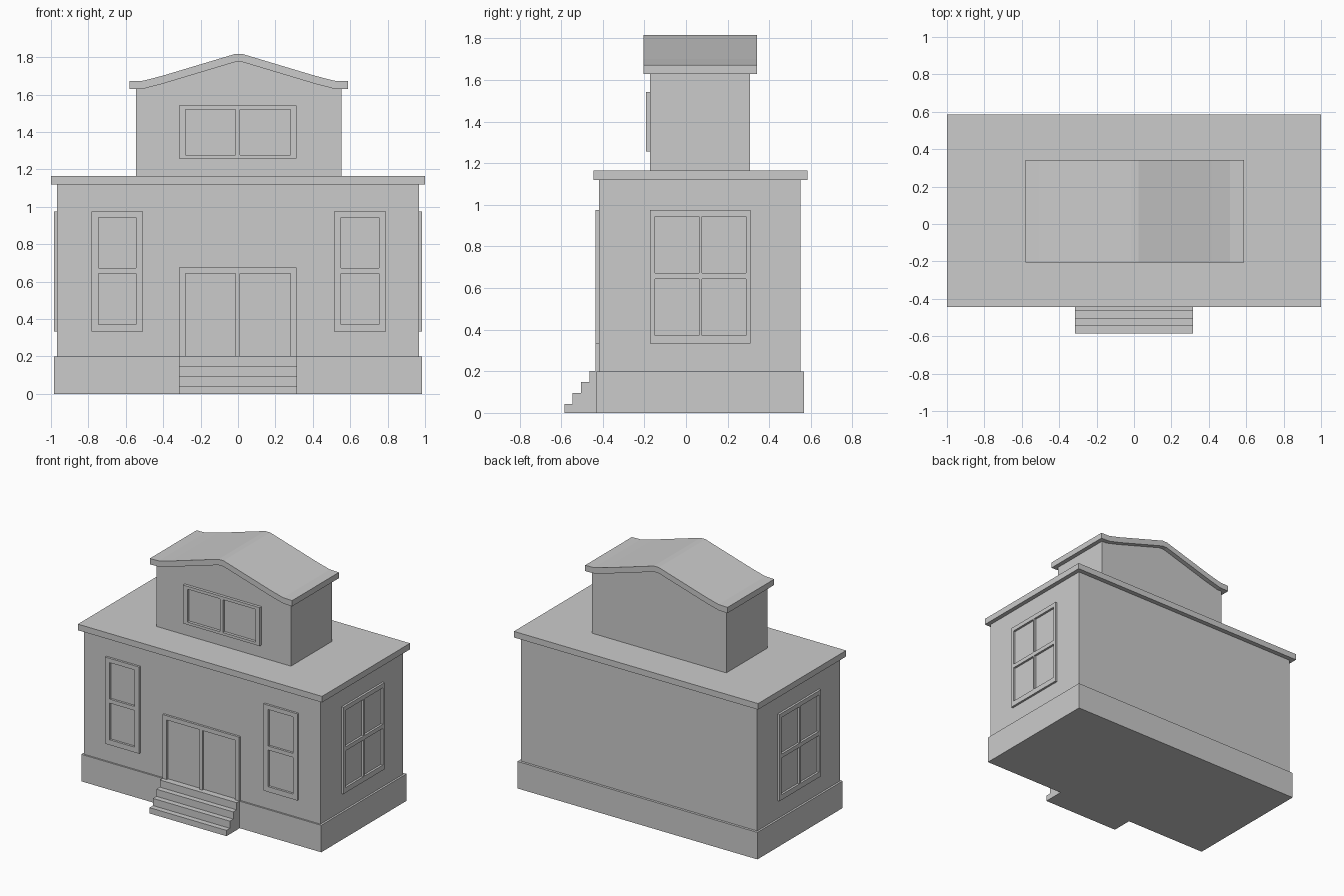
import bpy, bmesh
from mathutils import Vector

if "Cube" in bpy.data.objects:
    bpy.data.objects.remove(bpy.data.objects["Cube"])


def finish(name, bm):
    bmesh.ops.recalc_face_normals(bm, faces=bm.faces[:])
    me = bpy.data.meshes.new(name)
    bm.to_mesh(me)
    bm.free()
    ob = bpy.data.objects.new(name, me)
    bpy.context.collection.objects.link(ob)
    return ob


def prism(name, pts, place, vec):
    """Extrude a 2D profile, placed in 3D by a function, along vec."""
    bm = bmesh.new()
    f = bm.faces.new([bm.verts.new(place(a, b)) for a, b in pts])
    r = bmesh.ops.extrude_face_region(bm, geom=[f], use_keep_orig=True)
    bmesh.ops.translate(bm, vec=vec,
                        verts=[v for v in r["geom"] if isinstance(v, bmesh.types.BMVert)])
    return finish(name, bm)


def box(name, x0, x1, y0, y1, z0, z1):
    return prism(name, [(x0, y0), (x1, y0), (x1, y1), (x0, y1)],
                 lambda a, b: (a, b, z0), (0, 0, z1 - z0))


def frame(name, us, zs, place, vec):
    """Window frame: grid of cells, odd/odd cells are left open as panes."""
    bm = bmesh.new()
    g = [[bm.verts.new(place(u, z)) for z in zs] for u in us]
    for i in range(len(us) - 1):
        for j in range(len(zs) - 1):
            if not (i % 2 and j % 2):
                bm.faces.new((g[i][j], g[i + 1][j], g[i + 1][j + 1], g[i][j + 1]))
    r = bmesh.ops.extrude_face_region(bm, geom=bm.faces[:], use_keep_orig=True)
    bmesh.ops.translate(bm, vec=vec,
                        verts=[v for v in r["geom"] if isinstance(v, bmesh.types.BMVert)])
    return finish(name, bm)


# Main block: plinth, walls, flat roof
box("plinth", -0.983, 0.983, -0.43, 0.568, 0, 0.2)
box("lower_walls", -0.968, 0.968, -0.418, 0.55, 0.19, 1.13)
box("flat_roof", -1, 1, -0.445, 0.585, 1.12, 1.165)

# Front steps
steps = [(-0.40, 0), (-0.585, 0)]
for i in range(4):
    z = 0.043 + i * 0.053
    steps += [(-0.585 + i * 0.04, z), (-0.585 + min(i + 1, 3) * 0.04, z)]
steps[-1] = (-0.40, steps[-1][1])
prism("front_steps", steps, lambda y, z: (-0.315, y, z), (0.63, 0, 0))

# Upper storey and its curved gable roof
cx = 0.004
half = [(0.583, 1.672), (0.51, 1.674), (0.41, 1.700), (0.31, 1.730), (0.16, 1.775), (0.02, 1.817)]
top = [(cx - x, z) for x, z in half] + [(cx + x, z) for x, z in reversed(half)]
under = [(x, z - 0.043) for x, z in top]
prism("gable_roof", top + under[::-1], lambda x, z: (x, -0.205, z), (0, 0.547, 0))
inner = [(x, z + 0.01) for x, z in under[1:-1]]
body = [(cx - 0.55, 1.15), (cx - 0.55, 1.638)] + inner + [(cx + 0.55, 1.638), (cx + 0.55, 1.15)]
prism("upper_walls", body, lambda x, z: (x, -0.172, z), (0, 0.48, 0))

# Upper window and front door
wide = [-0.315, -0.28, -0.013, 0.011, 0.28, 0.313]
frame("upper_window", wide, [1.257, 1.277, 1.52, 1.542],
      lambda x, z: (x, -0.193, z), (0, 0.025, 0))
frame("front_door_frame", wide, [0.17, 0.19, 0.643, 0.675],
      lambda x, z: (x, -0.434, z), (0, 0.02, 0))

# Front windows and side windows, one per side
zs = [0.333, 0.372, 0.643, 0.673, 0.943, 0.975]
for s, side in ((-1, "left"), (1, "right")):
    frame("front_window_" + side, [s * u + 0.003 for u in (0.51, 0.548, 0.75, 0.787)], zs,
          lambda x, z: (x, -0.434, z), (0, 0.02, 0))
    frame("side_window_" + side, [-0.173, -0.15, 0.063, 0.077, 0.289, 0.31], zs,
          lambda y, z: (s * 0.984, y, z), (-s * 0.02, 0, 0))
